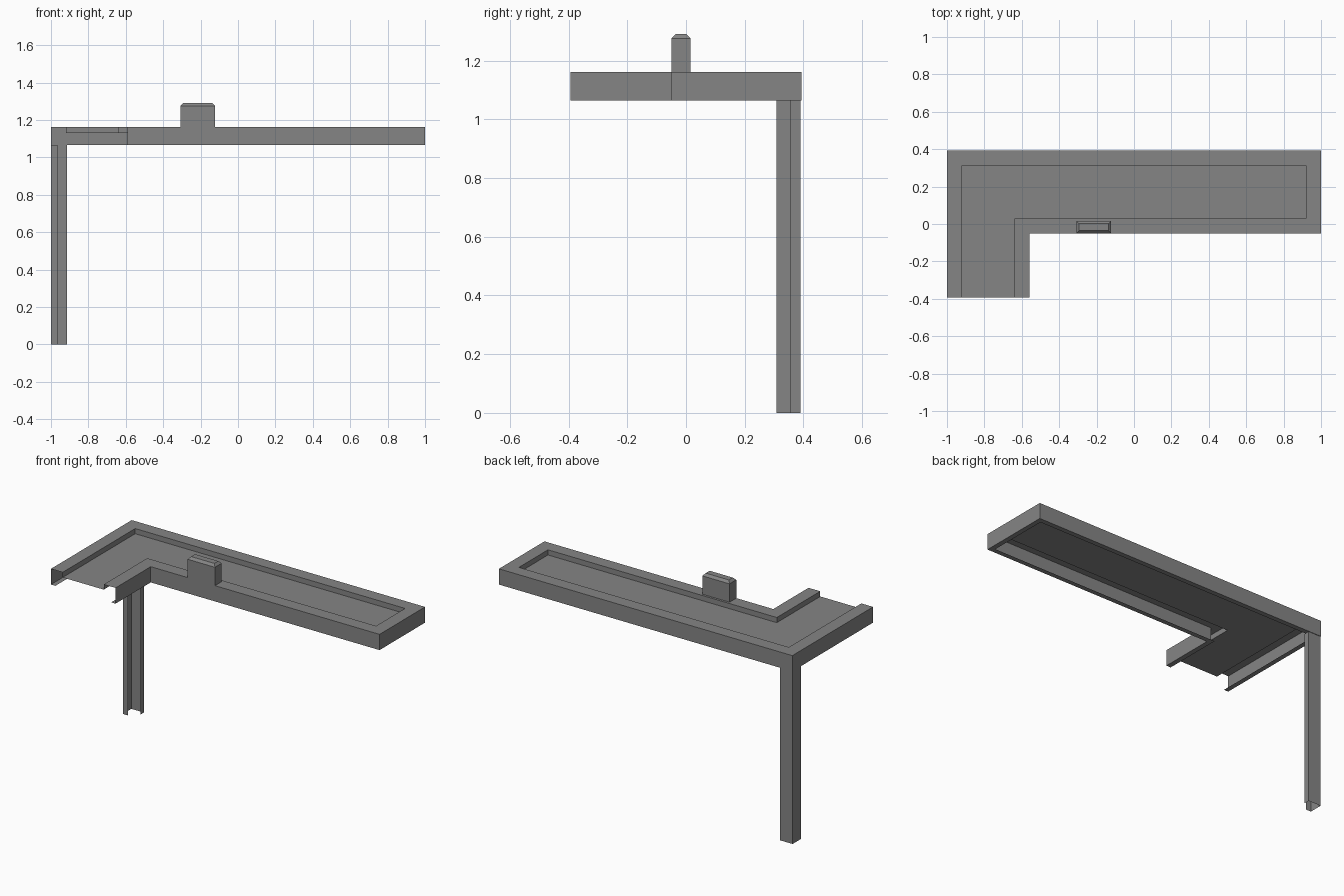
import bpy
import bmesh
from mathutils import Vector

cube = bpy.data.objects.get("Cube")
if cube:
    bpy.data.objects.remove(cube, do_unlink=True)

# One plain grey for the whole sheet-metal desk
grey = bpy.data.materials.new("plain_grey")
grey.use_nodes = True
GREY = (0.235, 0.235, 0.235, 1)
grey.diffuse_color = GREY
grey.node_tree.nodes["Principled BSDF"].inputs["Base Color"].default_value = GREY

BOTTOM, FLOOR, TOP = 1.065, 1.13, 1.162
BACK, FRONT = 0.393, -0.393
RIM, LIP = 0.08, 0.03


def finish(name, bm):
    mesh = bpy.data.meshes.new(name)
    bm.to_mesh(mesh)
    bm.free()
    mesh.materials.append(grey)
    obj = bpy.data.objects.new(name, mesh)
    bpy.context.collection.objects.link(obj)
    return obj


def inset_path(path, amount):
    """Offset an open path to its right with mitred corners."""
    pts = [Vector(p) for p in path]
    sides = []
    for a, b in zip(pts, pts[1:]):
        d = (b - a).normalized()
        sides.append(Vector((d.y, -d.x)))
    result = []
    for i, p in enumerate(pts):
        if i == 0:
            move = sides[0]
        elif i == len(pts) - 1:
            move = sides[-1]
        else:
            both = sides[i - 1] + sides[i]
            move = both / (1 + sides[i - 1].dot(sides[i]))
        result.append(p + move * amount)
    return result


def sheet(name, path, profile, fill=False):
    """Sweep an (inset, height) profile along a path as thin sheet."""
    bm = bmesh.new()
    rings = [[bm.verts.new((p.x, p.y, z)) for p in inset_path(path, inset)]
             for inset, z in profile]
    for low, high in zip(rings, rings[1:]):
        for i in range(len(path) - 1):
            bm.faces.new((low[i], high[i], high[i + 1], low[i + 1]))
    if fill:
        bm.faces.new(list(reversed(rings[-1])))
    return finish(name, bm)


# L-shaped tray: bottom lip, outer wall, raised rim and sunken floor
outline = [(-1, FRONT), (-1, BACK), (1, BACK), (1, -0.05),
           (-0.56, -0.05), (-0.56, FRONT)]
sheet("desk_tray", outline,
      [(LIP, BOTTOM), (0, BOTTOM), (0, TOP), (RIM, TOP), (RIM, FLOOR)], fill=True)

# Short overlap of the front wall behind the inner corner
sheet("corner_tab", [(-0.56, -0.05), (-0.56 - LIP, -0.05)],
      [(0, BOTTOM), (0, TOP)])

# Corner leg: folded angle section with returned lips
sheet("corner_leg",
      [(-0.965, 0.308), (-1, 0.308), (-1, 0.39), (-0.915, 0.39), (-0.915, 0.356)],
      [(0, 0), (0, BOTTOM)])

# Upright block on the front rim, with chamfered top
block = [(-0.308, -0.05), (-0.308, 0.016), (-0.122, 0.016),
         (-0.122, -0.05), (-0.308, -0.05)]


def block_ring(bm, inset, z):
    xs = [p[0] for p in block]
    ys = [p[1] for p in block]
    x0, x1 = min(xs) + inset, max(xs) - inset
    y0, y1 = min(ys) + inset, max(ys) - inset
    return [bm.verts.new((x, y, z))
            for x, y in ((x0, y0), (x1, y0), (x1, y1), (x0, y1))]


bm = bmesh.new()
rings = [block_ring(bm, inset, z)
         for inset, z in ((0, TOP), (0, 1.275), (0.014, 1.29))]
for low, high in zip(rings, rings[1:]):
    for i in range(4):
        k = (i + 1) % 4
        bm.faces.new((low[i], low[k], high[k], high[i]))
bm.faces.new(rings[-1])
finish("rim_block", bm)
